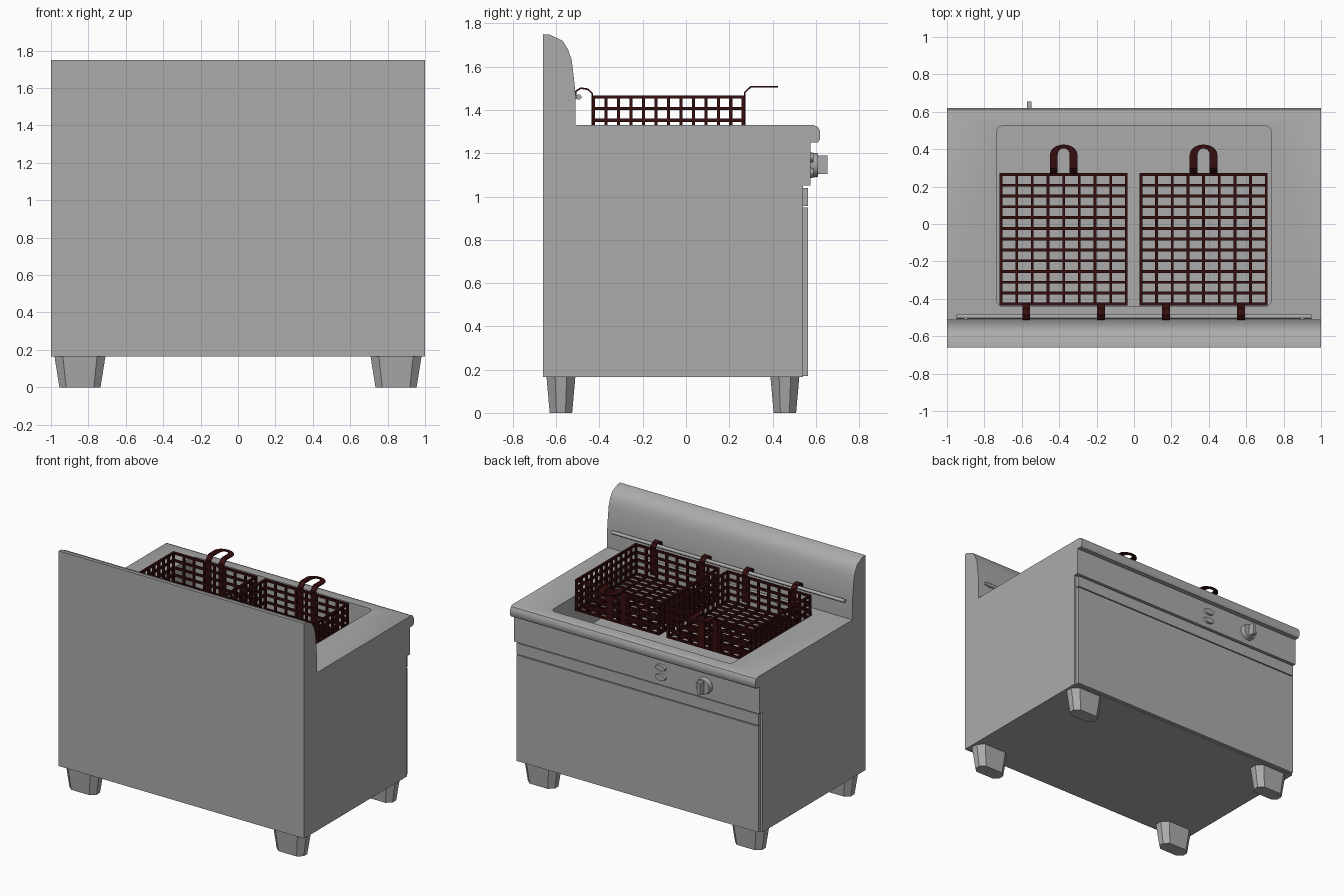
import bpy, bmesh, math
from mathutils import Matrix, Vector

if "Cube" in bpy.data.objects:
    bpy.data.objects.remove(bpy.data.objects["Cube"])


def material(name, rgb):
    m = bpy.data.materials.new(name)
    m.use_nodes = True
    m.diffuse_color = (*rgb, 1)
    m.node_tree.nodes["Principled BSDF"].inputs["Base Color"].default_value = (*rgb, 1)
    return m


STEEL = material("brushed_steel", (0.41, 0.41, 0.41))
WIRE = material("dark_red_wire", (0.035, 0.004, 0.004))


def finish(name, bm, mat, smooth=False):
    bmesh.ops.recalc_face_normals(bm, faces=bm.faces)
    mesh = bpy.data.meshes.new(name)
    bm.to_mesh(mesh)
    bm.free()
    mesh.materials.append(mat)
    ob = bpy.data.objects.new(name, mesh)
    bpy.context.scene.collection.objects.link(ob)
    if smooth:
        bpy.context.view_layer.objects.active = ob
        bpy.ops.object.select_all(action="DESELECT")
        ob.select_set(True)
        bpy.ops.object.shade_smooth_by_angle(angle=math.radians(35))
    return ob


def add_box(bm, lo, hi):
    lo, hi = Vector(lo), Vector(hi)
    mat = Matrix.Translation((lo + hi) / 2) @ Matrix.Diagonal((*(hi - lo), 1))
    return bmesh.ops.create_cube(bm, size=1, matrix=mat)["verts"]


def box(name, lo, hi, mat):
    bm = bmesh.new()
    add_box(bm, lo, hi)
    return finish(name, bm, mat)


def add_prism(bm, points, offset):
    face = bm.faces.new([bm.verts.new(p) for p in points])
    ext = bmesh.ops.extrude_face_region(bm, geom=[face])["geom"]
    bmesh.ops.translate(bm, vec=offset, verts=[v for v in ext if isinstance(v, bmesh.types.BMVert)])


def cylinder(name, center, axis, radius, depth, mat, scale=(1, 1, 1), sides=24, tip=1):
    bm = bmesh.new()
    rot = Vector((0, 0, 1)).rotation_difference(Vector(axis)).to_matrix().to_4x4()
    bmesh.ops.create_cone(bm, cap_ends=True, segments=sides, radius1=radius, radius2=radius * tip,
                          depth=depth, matrix=Matrix.Translation(center) @ Matrix.Diagonal((*scale, 1)) @ rot)
    return finish(name, bm, mat, True)


# Cabinet: one side profile with splashback, worktop lip and control panel
profile = [(-0.66, 0.165), (-0.66, 1.75), (-0.63, 1.748), (-0.57, 1.72), (-0.545, 1.68), (-0.528, 1.63),
           (-0.515, 1.52), (-0.51, 1.46), (-0.51, 1.33), (0.59, 1.33), (0.61, 1.322), (0.62, 1.3),
           (0.62, 1.265), (0.61, 1.25), (0.575, 1.25), (0.575, 1.05), (0.54, 1.05), (0.54, 0.165)]
bm = bmesh.new()
add_prism(bm, [(-1, y, z) for y, z in profile], (2, 0, 0))
cabinet = finish("cabinet", bm, STEEL, True)

# Rounded frying basin cut into the worktop
bm = bmesh.new()
add_box(bm, (-0.735, -0.44, 1.05), (0.735, 0.525, 1.5))
uprights = [e for e in bm.edges if abs(e.verts[0].co.z - e.verts[1].co.z) > 0.1]
bmesh.ops.bevel(bm, geom=uprights, offset=0.035, segments=4, profile=0.5, affect="EDGES")
cutter = finish("basin_cutter", bm, STEEL)
cutter.hide_render = True
cutter.hide_set(True)
cut = cabinet.modifiers.new("basin", "BOOLEAN")
cut.object = cutter
cut.solver = "EXACT"

# Front panels
box("door", (-0.985, 0.535, 0.17), (0.985, 0.565, 0.95), STEEL)
box("door_top_strip", (-0.985, 0.535, 0.957), (0.985, 0.565, 1.04), STEEL)

# Control knob and indicator lights
cylinder("knob", (-0.56, 0.59, 1.145), (0, 1, 0), 0.06, 0.04, STEEL, tip=0.9)
box("knob_grip", (-0.573, 0.6, 1.103), (-0.547, 0.655, 1.19), STEEL)
for n, z in (("lower", 1.11), ("upper", 1.18)):
    cylinder(n + "_indicator", (-0.2, 0.58, z), (0, 1, 0), 0.045, 0.02, STEEL, (1, 1, 0.55), tip=0.85)

# Tapered feet with wide chamfered corners
for x, nx in ((-0.845, "right"), (0.845, "left")):
    for y, ny in ((-0.578, "front"), (0.457, "rear")):
        bm = bmesh.new()
        rings = []
        for z, hx, hy in ((0, 0.11, 0.052), (0.17, 0.137, 0.067)):
            quarter = [(1, 0.4), (0.67, 1)]
            ring = quarter + [(-a, b) for a, b in quarter[::-1]]
            ring += [(-a, -b) for a, b in ring]
            rings.append([bm.verts.new((x + a * hx, y + b * hy, z)) for a, b in ring])
        low, high = rings
        bm.faces.new(low)
        bm.faces.new(high)
        for i in range(8):
            j = (i + 1) % 8
            bm.faces.new((low[i], low[j], high[j], high[i]))
        finish(f"{ny}_{nx}_foot", bm, STEEL)

# Basket rail on the splashback
cylinder("basket_rail", (0, -0.495, 1.46), (1, 0, 0), 0.012, 1.9, STEEL, sides=12)
for x in (-0.9, 0.9):
    box("rail_bracket", (x - 0.01, -0.52, 1.45), (x + 0.01, -0.495, 1.47), STEEL)


def strip(bm, x, path, width=0.042, thick=0.008):
    # Flat metal band following a y-z path
    pts = [Vector((0, y, z)) for y, z in path]
    outer = []
    for i, p in enumerate(pts):
        d = (pts[min(i + 1, len(pts) - 1)] - pts[max(i - 1, 0)]).normalized()
        outer.append(p + Vector((0, -d.z, d.y)) * thick)
    left = Vector((x - width / 2, 0, 0))
    add_prism(bm, [p + left for p in pts + outer[::-1]], (width, 0, 0))


# Wire baskets
W, Y0, Y1, Z0, Z1, T = 0.335, -0.427, 0.265, 1.245, 1.46, 0.0075
COLS, ROWS, LEVELS = 8, 12, 4
for cx, side in ((-0.376, "right"), (0.372, "left")):
    bm = bmesh.new()
    xs = [cx - W + 2 * W * i / COLS for i in range(COLS + 1)]
    ys = [Y0 + (Y1 - Y0) * i / ROWS for i in range(ROWS + 1)]
    zs = [Z0 + (Z1 - Z0) * i / LEVELS for i in range(LEVELS + 1)]

    def bar(a, b):
        add_box(bm, [v - T for v in a], [v + T for v in b])

    for x in xs:
        bar((x, Y0, Z0), (x, Y1, Z0))
        for y in (Y0, Y1):
            bar((x, y, Z0), (x, y, Z1))
    for y in ys:
        bar((xs[0], y, Z0), (xs[-1], y, Z0))
        for x in (xs[0], xs[-1]):
            bar((x, y, Z0), (x, y, Z1))
    for z in zs[1:]:
        for y in (Y0, Y1):
            bar((xs[0], y, z), (xs[-1], y, z))
        for x in (xs[0], xs[-1]):
            bar((x, Y0, z), (x, Y1, z))
    finish(side + "_basket", bm, WIRE)

    # Hooks over the rail
    bm = bmesh.new()
    for dx in (-0.2, 0.2):
        strip(bm, cx + dx, [(-0.508, 1.465), (-0.505, 1.485), (-0.485, 1.497), (-0.455, 1.492),
                            (-0.437, 1.475), (-0.435, 1.27)])
    finish(side + "_basket_hooks", bm, WIRE)

    # Looped handle: two risers joined by a flat arch
    bm = bmesh.new()
    for dx in (-0.053, 0.053):
        strip(bm, cx + dx, [(0.275, 1.25), (0.275, 1.48), (0.3, 1.503), (0.37, 1.503)])
    angles = [math.pi * i / 10 for i in range(11)]
    arch = [(cx + r * math.cos(a), 0.37 + h * math.sin(a), 1.503)
            for r, h, seq in ((0.074, 0.055, angles), (0.032, 0.035, angles[::-1])) for a in seq]
    add_prism(bm, arch, (0, 0, 0.008))
    finish(side + "_basket_handle", bm, WIRE)
